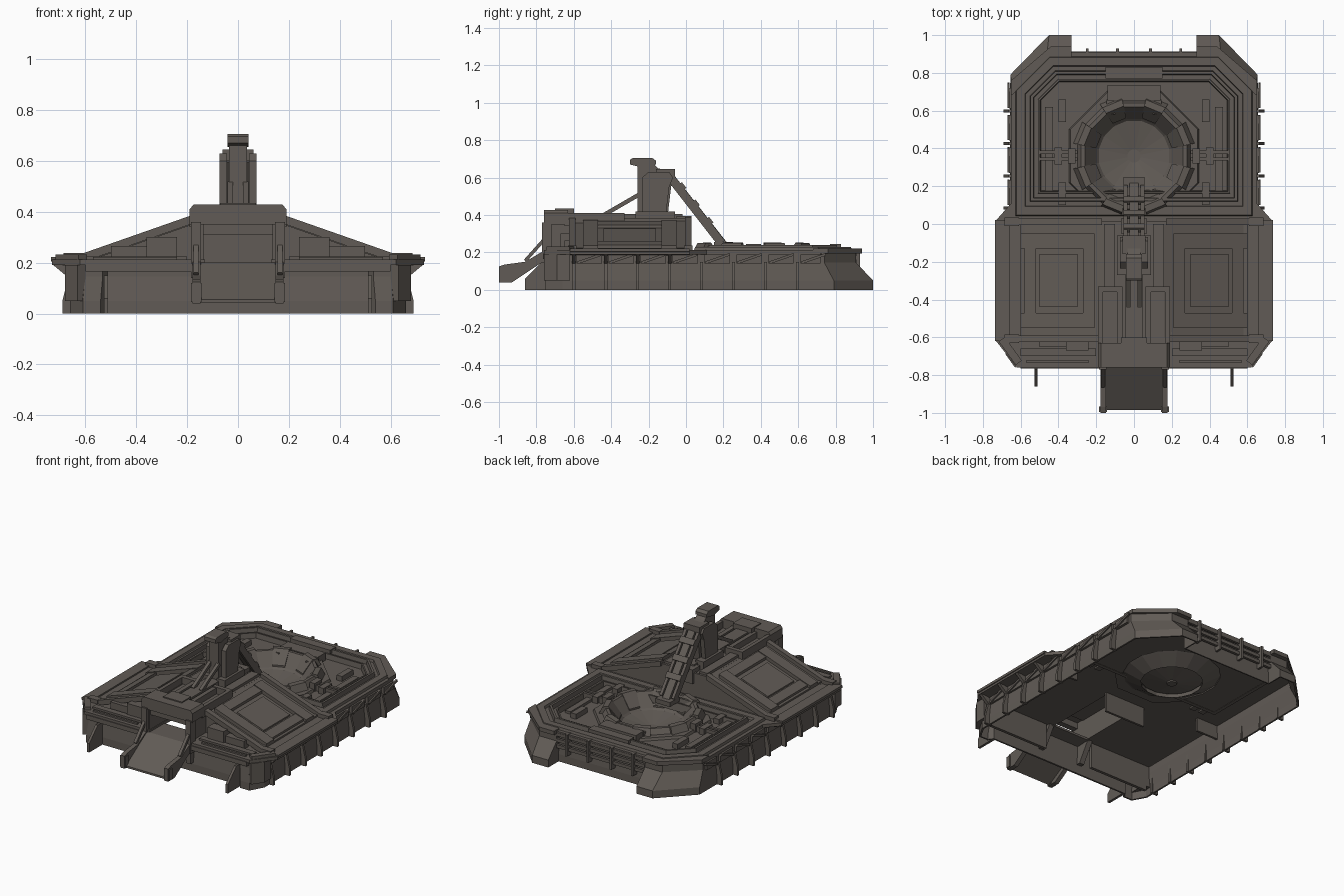
import bpy, bmesh
from math import sin, cos, pi
from mathutils import Vector

MAT = bpy.data.materials.new("dark_steel")
MAT.diffuse_color = (0.12, 0.105, 0.092, 1)


def finish(name, bm, mirror=False):
    bmesh.ops.recalc_face_normals(bm, faces=bm.faces[:])
    me = bpy.data.meshes.new(name)
    bm.to_mesh(me)
    bm.free()
    me.materials.append(MAT)
    ob = bpy.data.objects.new(name, me)
    bpy.context.collection.objects.link(ob)
    if mirror:
        ob.modifiers.new("mirror", 'MIRROR').use_mirror_merge = False
    return ob


def loft(name, loops, cap=False, ring=False, mirror=False):
    """Skin closed loops of 3D points; cap the ends or close into a ring."""
    bm = bmesh.new()
    vs = [[bm.verts.new(p) for p in l] for l in loops]
    n = len(vs[0])
    pairs = list(zip(vs, vs[1:])) + ([(vs[-1], vs[0])] if ring else [])
    for a, b in pairs:
        for i in range(n):
            j = (i + 1) % n
            bm.faces.new((a[i], a[j], b[j], b[i]))
    if cap:
        bm.faces.new(vs[0])
        bm.faces.new(vs[-1])
    return finish(name, bm, mirror)


def prism(name, pts, axis, a, b, mirror=False):
    """Extrude a 2D profile along x (y,z), y (x,z) or z (x,y)."""
    put = {'x': lambda p, t: (t, p[0], p[1]), 'y': lambda p, t: (p[0], t, p[1]),
           'z': lambda p, t: (p[0], p[1], t)}[axis]
    return loft(name, [[put(p, t) for p in pts] for t in (a, b)], cap=True, mirror=mirror)


def box(name, x0, x1, y0, y1, z0, z1, mirror=True):
    return prism(name, [(x0, y0), (x1, y0), (x1, y1), (x0, y1)], 'z', z0, z1, mirror)


def beam(name, p, q, w, h, mirror=False):
    """Rectangular bar between two points."""
    p, q = Vector(p), Vector(q)
    d = (q - p).normalized()
    s = d.cross(Vector((0, 0, 1))).normalized() * w / 2
    u = s.cross(d).normalized() * h / 2
    return loft(name, [[c + s + u, c - s + u, c - s - u, c + s - u] for c in (p, q)], cap=True, mirror=mirror)


def full(half):
    return half + [(-x, y) for x, y in reversed(half)]


def lift(pts, z):
    return [(x, y, z) for x, y in pts]


def cut(ob, cutter):
    m = ob.modifiers.new("cut", 'BOOLEAN')
    m.operation, m.object, m.solver = 'DIFFERENCE', cutter, 'EXACT'
    cutter.hide_render = True


def circle(r, z, n=16, cy=0.36):
    return [(r * cos(2 * pi * (i + .5) / n), cy + r * sin(2 * pi * (i + .5) / n), z) for i in range(n)]


def rear(k):
    return full([(0.63 - k, 0.04 + k), (0.63 - k, 0.71 - .41 * k), (0.45 - .41 * k, 0.89 - k)])


# Hull skirt, hollow below
side = [(0.18, -0.72), (0.52, -0.72), (0.54, -0.75), (0.61, -0.75), (0.66, -0.66)]
low = full(side + [(0.655, 0.79), (0.45, 1.0), (0.33, 1.0), (0.33, 0.89)])
top = full([(x * 0.985, y * 0.985) for x, y in side] + [(0.645, 0.74), (0.46, 0.91), (0.33, 0.91), (0.33, 0.88)])
skirt = loft("hull_skirt", [lift(low, 0), lift(low, 0.05), lift(top, 0.145), lift(top, 0.2)])
sol = skirt.modifiers.new("thickness", 'SOLIDIFY')
sol.thickness = 0.012

# Deck with openings for the rear well and the entry
deck = prism("main_deck", full([(0.62, -0.76), (0.73, -0.62), (0.73, 0.02), (0.65, 0.11), (0.65, 0.72), (0.46, 0.91)]), 'z', 0.19, 0.212)
cut(deck, prism("well_cutter", rear(0.13), 'z', 0.1, 0.3))
cut(deck, box("entry_cutter", -0.13, 0.13, -0.8, -0.1, 0.1, 0.3, False))
floor = prism("well_floor", rear(0.12), 'z', 0.172, 0.188)
cut(floor, prism("turret_cutter", [p[:2] for p in circle(0.3, 0)], 'z', 0.1, 0.3))
for name, k0, k1, z0, z1 in (("outer_rim", 0, .06, .2, .228), ("middle_rim", .075, .105, .19, .24), ("inner_rim", .115, .14, .17, .222)):
    loft(name, [lift(rear(k), z) for k, z in ((k0, z0), (k0 + .008, z1), (k1 - .008, z1), (k1, z0))], ring=True)

# Skirt fins and brackets under the overhang
for i in range(9):
    y = -0.60 + 0.171 * i
    if y < 0.7:
        prism("skirt_fin", [(0.64, 0), (0.69, 0), (0.69, 0.05), (0.665, 0.15), (0.64, 0.15)], 'y', y - .008, y + .008, True)
        box("edge_band", 0.64, 0.662, y + .015, min(y + .15, .72), 0.14, 0.19)
        if y < 0:
            prism("deck_bracket", [(0.64, 0.14), (0.665, 0.14), (0.725, 0.19), (0.64, 0.19)], 'y', y - .01, y + .01, True)
        beam("truss_brace", (0.665, y + .02, 0.145), (0.665, y + .15, 0.19), 0.012, 0.014, True)
prism("front_fin", [(-0.72, 0), (-0.86, 0), (-0.86, 0.06), (-0.77, 0.15), (-0.72, 0.15)], 'x', 0.51, 0.527, True)
prism("deck_lip", [(0.66, 0.185), (0.69, 0.19), (0.735, 0.205), (0.735, 0.222), (0.66, 0.222)], 'y', -0.62, 0.02, True)
box("front_bumper", 0.18, 0.6, -0.765, -0.72, 0.165, 0.195)
box("inner_front_wall", 0.18, 0.62, -0.64, -0.62, 0.02, 0.19)
box("inner_rib", 0.48, 0.64, 0.02, 0.035, 0.1, 0.19)

# Rear armour corners and slatted back wall
prism("rear_corner_cap", [(0.33, 0.84), (0.33, 0.94), (0.44, 0.94), (0.65, 0.76), (0.65, 0.68), (0.46, 0.84)], 'z', 0.195, 0.222, True)
for z in (0.1, 0.14, 0.18):
    box("rear_slat", -0.33, 0.33, 0.895, 0.912, z, z + .022, False)
for x in (0.08, 0.24):
    box("rear_post", x, x + .014, 0.87, 0.93, 0.07, 0.215)
box("rear_hatch", -0.15, 0.15, 0.77, 0.83, 0.22, 0.245, False)
box("rear_console", -0.14, 0.14, 0.65, 0.735, 0.18, 0.24, False)
box("rear_console_arm", 0.1, 0.145, 0.58, 0.66, 0.18, 0.232)

# Turret well: octagonal base, segmented collar and bowl
loft("turret_base", [circle(r, z, 8) for r, z in ((.375, .18), (.365, .205), (.29, .205), (.29, .18))], ring=True)
loft("turret_collar", [circle(r, z) for r, z in ((.315, .19), (.285, .24), (.265, .24), (.2, .15), (.19, .12), (.28, .17))], ring=True)
bowl = [circle(.2, .155), circle(.19, .145), circle(.03, .115)]
loft("turret_bowl", bowl, cap=False)
loft("bowl_center", [circle(.035, .118), circle(.03, .108)], cap=True)
for i in range(8):
    a0, a1 = (i + .26) * pi / 4, (i + .74) * pi / 4
    sec = [(.335, .19), (.305, .25), (.27, .252), (.205, .168), (.205, .15)]
    loft("collar_segment", [[(r * cos(a), .36 + r * sin(a), z) for r, z in sec] for a in (a0, a1)], cap=True)
for y in (0.335, 0.37):
    box("collar_rail", 0.3, 0.5, y, y + .018, 0.19, 0.228)
box("rail_clamp", 0.31, 0.35, 0.32, 0.4, 0.19, 0.245)
box("rail_end", 0.38, 0.42, 0.315, 0.405, 0.19, 0.232)
for y in (0.1, 0.54):
    box("well_side_box", 0.36, 0.4, y, y + .12, 0.18, 0.222)
box("side_channel", 0.43, 0.47, 0.1, 0.62, 0.18, 0.205)


# Sloped roofs on both sides of the spine
def roof_z(x):
    return 0.372 - (x - 0.2) * 0.35


def slab(name, x0, x1, y0, y1, up, thick):
    pts = [(x0, roof_z(x0) + up), (x1, roof_z(x1) + up), (x1, roof_z(x1) + up - thick), (x0, roof_z(x0) + up - thick)]
    return prism(name, pts, 'y', y0, y1, True)


slab("roof_plate", 0.16, 0.66, -0.6, 0.0, -0.018, 0.012)
for y in (-0.625, -0.005):
    slab("roof_gable_beam", 0.17, 0.62, y, y + .035, 0.008, 0.034)
    box("gable_foot", 0.61, 0.685, y - .005, y + .04, 0.205, 0.238)
for y in (-0.55, -0.13):
    slab("roof_cross_bar", 0.21, 0.6, y, y + .08, 0.006, 0.03)
slab("roof_inner_bar", 0.21, 0.27, -0.47, -0.13, 0.0, 0.02)
slab("roof_outer_bar", 0.52, 0.58, -0.47, -0.13, 0.0, 0.025)
slab("roof_panel", 0.3, 0.5, -0.44, -0.16, -0.008, 0.012)
box("roof_side_wall", 0.58, 0.6, -0.6, 0.0, 0.2, 0.225)
for y in (-0.585, 0.0):
    prism("gable_wall", [(0.15, 0.2), (0.15, 0.36), (0.2, 0.355), (0.63, 0.205)], 'y', y, y + .012, True)

# Equipment on the front ledge
box("front_ledge_step", 0.2, 0.6, -0.70, -0.66, 0.2, 0.225)
box("front_pipe_box", 0.24, 0.36, -0.67, -0.6, 0.21, 0.3)
box("front_vent_box", 0.36, 0.5, -0.65, -0.6, 0.21, 0.265)
box("front_rail", 0.24, 0.57, -0.735, -0.72, 0.2, 0.222)
beam("front_corner_guard", (0.61, -0.735, 0.222), (0.7, -0.61, 0.222), 0.04, 0.02, True)
prism("front_corner_block", [(0.6, -0.74), (0.63, -0.76), (0.68, -0.69), (0.68, -0.62), (0.6, -0.62)], 'z', 0.05, 0.19, True)

# Entry tunnel, hood and ramp
hood = [(-0.19, 0.35), (-0.19, 0.41), (-0.175, 0.428), (0.175, 0.428), (0.19, 0.41), (0.19, 0.35)]
prism("entry_hood", hood, 'y', -0.76, -0.63, False)
prism("entry_wall", [(-0.75, 0.06), (-0.75, 0.36), (-0.02, 0.36), (-0.02, 0.19), (-0.6, 0.19), (-0.68, 0.06)], 'x', 0.135, 0.17, True)
box("entry_roof", -0.17, 0.17, -0.65, 0.01, 0.345, 0.365, False)
box("entry_back_wall", -0.15, 0.15, -0.1, -0.085, 0.06, 0.35, False)
box("entry_lintel", -0.14, 0.14, -0.74, -0.7, 0.31, 0.36, False)
box("roof_channel_side", 0.165, 0.19, -0.65, -0.34, 0.34, 0.41)
box("roof_channel_inner", 0.06, 0.09, -0.65, -0.34, 0.36, 0.405)
box("roof_channel_end", 0.06, 0.19, -0.36, -0.33, 0.36, 0.41)
box("roof_shoulder", 0.1, 0.16, -0.33, 0.0, 0.36, 0.385)
prism("ramp_plate", [(-0.985, 0.042), (-0.985, 0.055), (-0.76, 0.2), (-0.6, 0.2), (-0.6, 0.185), (-0.75, 0.18)], 'x', -0.15, 0.15)
prism("ramp_rail", [(-1, 0.04), (-1, 0.125), (-0.97, 0.135), (-0.86, 0.15), (-0.75, 0.215), (-0.7, 0.2), (-0.7, 0.16), (-0.78, 0.14), (-0.93, 0.04)], 'x', 0.148, 0.178, True)
box("ramp_rail_tip", 0.143, 0.185, -0.995, -0.965, 0.045, 0.12)
beam("ramp_strut", (0.165, -0.86, 0.155), (0.165, -0.74, 0.29), 0.02, 0.018, True)
box("entry_pillar", 0.145, 0.185, -0.77, -0.72, 0.14, 0.36)

# Crane: spine, mast, head and boom
box("crane_spine", -0.045, 0.045, -0.62, -0.02, 0.36, 0.405, False)
box("spine_cap", -0.07, 0.07, -0.7, -0.6, 0.36, 0.435, False)
prism("mast_core", [(-0.26, 0.38), (-0.26, 0.67), (-0.17, 0.67), (-0.15, 0.65), (-0.07, 0.63), (-0.1, 0.38)], 'x', -0.035, 0.035)
prism("mast_rail", [(-0.235, 0.38), (-0.235, 0.6), (-0.2, 0.63), (-0.09, 0.63), (-0.07, 0.6), (-0.09, 0.55), (-0.11, 0.38)], 'x', 0.043, 0.073, True)
box("mast_foot", 0.03, 0.09, -0.27, -0.06, 0.36, 0.42)
prism("mast_head", [(-0.3, 0.67), (-0.3, 0.695), (-0.285, 0.705), (-0.18, 0.705), (-0.16, 0.69), (-0.16, 0.67), (-0.24, 0.655)], 'x', -0.042, 0.042)
box("mast_joint", -0.06, 0.06, -0.16, -0.06, 0.6, 0.645, False)
beam("boom_core", (0, -0.08, 0.61), (0, 0.21, 0.24), 0.05, 0.03)
beam("boom_rail", (0.045, -0.09, 0.61), (0.045, 0.19, 0.25), 0.02, 0.045, True)
box("boom_tip", -0.055, 0.055, 0.15, 0.25, 0.225, 0.255, False)
beam("mast_stay", (0.03, -0.44, 0.4), (0.03, -0.25, 0.51), 0.022, 0.022, True)
for t in (0.2, 0.45, 0.7):
    y, z = -0.08 + .29 * t, 0.625 - .37 * t
    beam("boom_clamp", (0, y - .012, z + .015), (0, y + .012, z - .015), 0.11, 0.03)
box("boom_base_plate", -0.07, 0.07, -0.05, 0.03, 0.3, 0.395, False)
box("rear_gable_wall", -0.17, 0.17, 0.0, 0.015, 0.19, 0.37, False)
